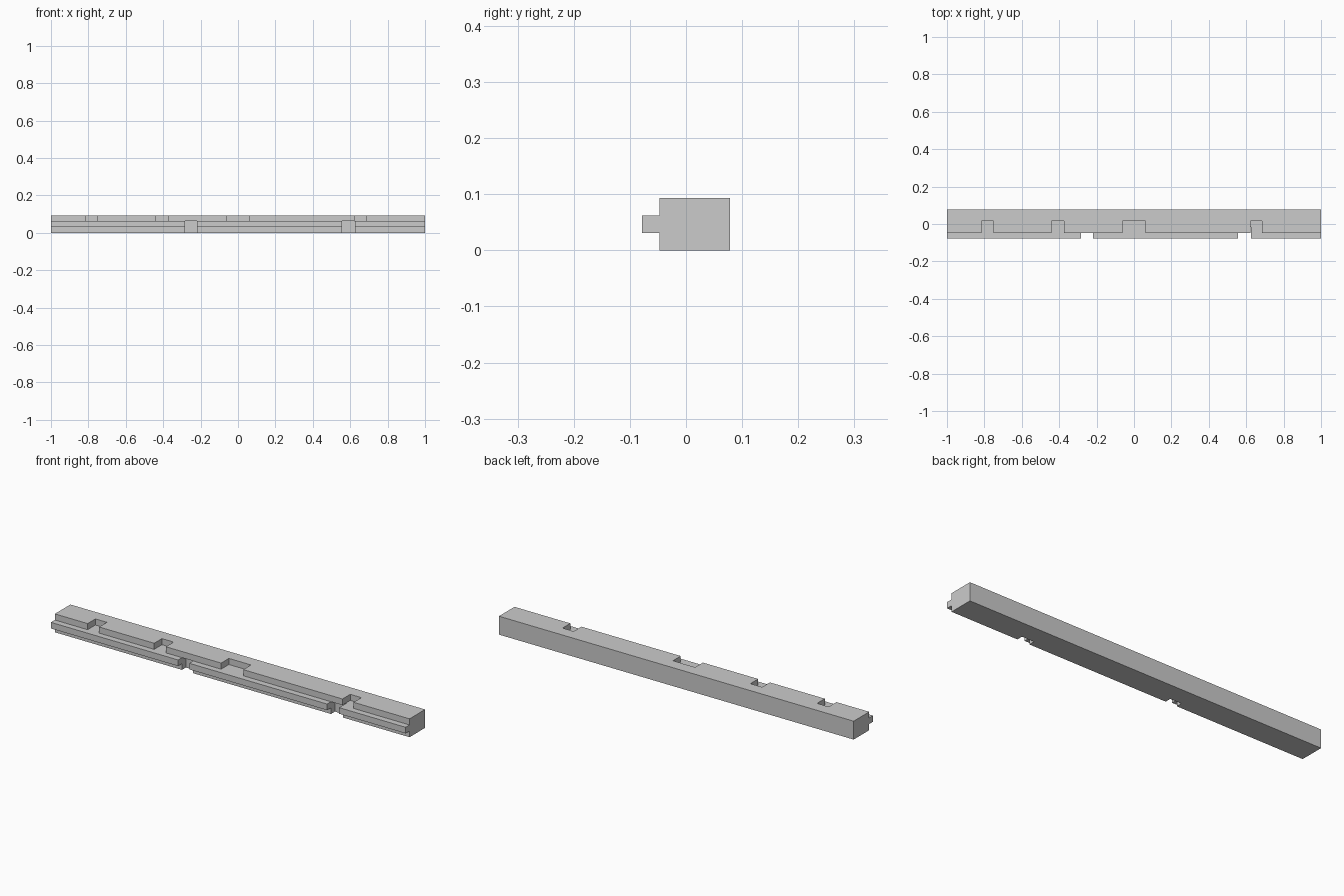
import bpy, bmesh
from math import radians

if "Cube" in bpy.data.objects:
    bpy.data.objects.remove(bpy.data.objects["Cube"])

U = 1 / 32                      # module of the bar's joinery
TOP_NOTCHES = [(-0.815, -0.75), (-0.44, -0.374), (-0.0625, 0.0625), (0.622, 0.685)]
LOW_NOTCHES = [(-0.283, -0.22), (0.557, 0.625)]

xs = sorted({-1.0, 1.0, *[v for n in TOP_NOTCHES + LOW_NOTCHES for v in n]})
ys = [-2.5 * U, -1.5 * U, -0.5 * U, 0.5 * U, 2.5 * U]
zs = [0, U, 2 * U, 3 * U]


def inside(x, spans):
    return any(a < x < b for a, b in spans)


def solid(i, j, k):
    """Is this block of the joinery grid filled with material?"""
    if not (0 <= i < len(xs) - 1 and 0 <= j < 4 and 0 <= k < 3):
        return False
    x = (xs[i] + xs[i + 1]) / 2
    if j == 0 and k != 1:                                  # only the tongue projects
        return False
    if k == 2 and j <= 2 and inside(x, TOP_NOTCHES):       # notches in the top edge
        return False
    if k <= 1 and j <= 1 and inside(x, LOW_NOTCHES):       # gaps through tongue and lower edge
        return False
    return True


bm = bmesh.new()
grid = {}


def vert(c):
    if c not in grid:
        grid[c] = bm.verts.new((xs[c[0]], ys[c[1]], zs[c[2]]))
    return grid[c]


# Skin the boundary of the filled blocks
for i in range(len(xs) - 1):
    for j in range(4):
        for k in range(3):
            if not solid(i, j, k):
                continue
            for axis in range(3):
                for side in (0, 1):
                    n = [i, j, k]
                    n[axis] += 2 * side - 1
                    if solid(*n):
                        continue
                    b, c = (axis + 1) % 3, (axis + 2) % 3
                    loop = []
                    for db, dc in ((0, 0), (1, 0), (1, 1), (0, 1)):
                        p = [i, j, k]
                        p[axis] += side
                        p[b] += db
                        p[c] += dc
                        loop.append(vert(tuple(p)))
                    bm.faces.new(loop if side else loop[::-1])

# Merge the coplanar pieces into clean flat faces
bmesh.ops.dissolve_limit(bm, angle_limit=radians(1), verts=bm.verts[:], edges=bm.edges[:])

mesh = bpy.data.meshes.new("notched_bar")
bm.to_mesh(mesh)
bm.free()
bpy.context.collection.objects.link(bpy.data.objects.new("notched_bar", mesh))
